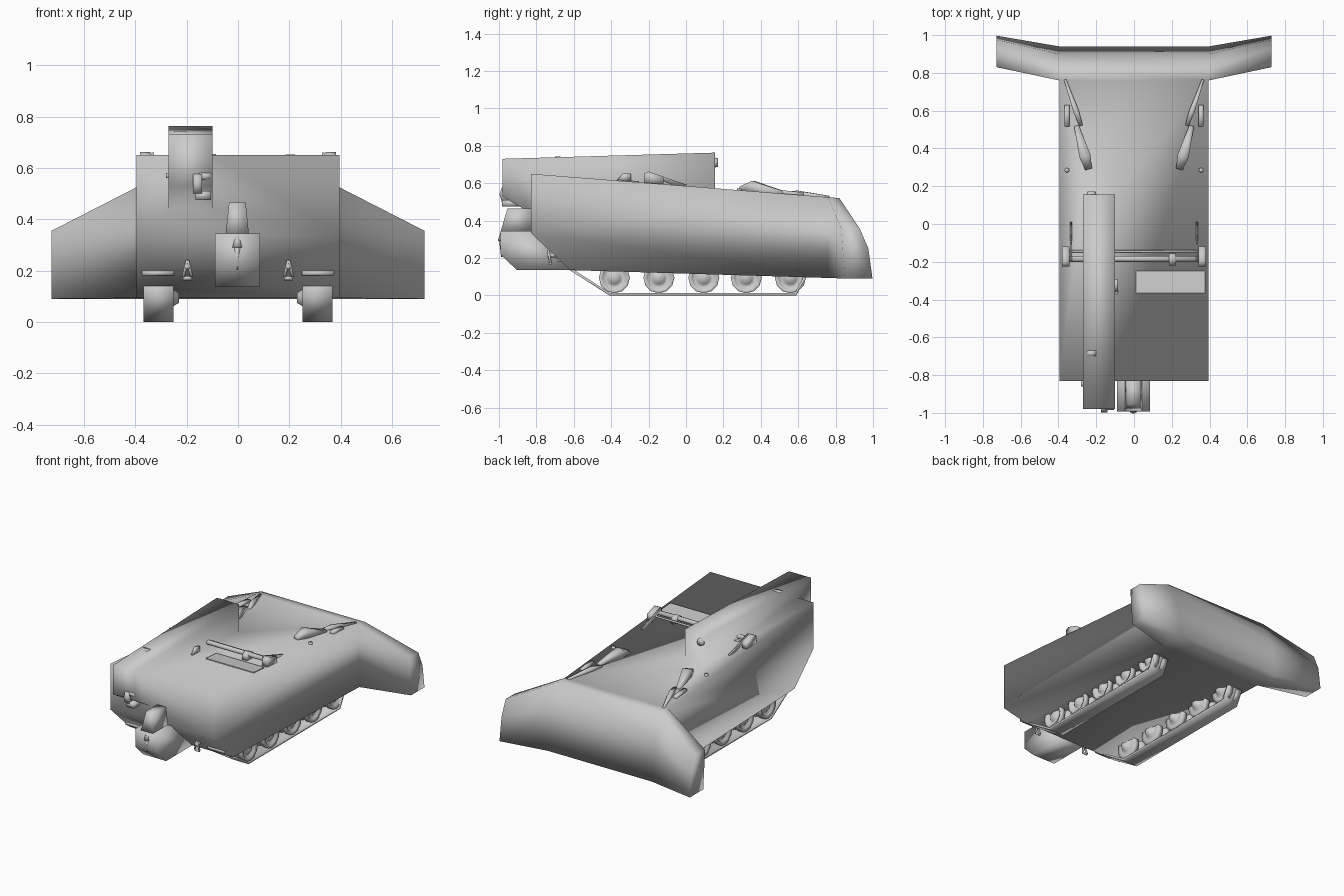
import bpy, bmesh, math
from mathutils import Vector, Matrix

if "Cube" in bpy.data.objects:
    bpy.data.objects.remove(bpy.data.objects["Cube"])


def finish(name, bm, mirror=False, angle=180):
    bmesh.ops.recalc_face_normals(bm, faces=bm.faces)
    me = bpy.data.meshes.new(name)
    bm.to_mesh(me)
    bm.free()
    ob = bpy.data.objects.new(name, me)
    bpy.context.collection.objects.link(ob)
    if mirror:
        ob.modifiers.new("Mirror", 'MIRROR').use_axis[0] = True
    bpy.ops.object.select_all(action='DESELECT')
    bpy.context.view_layer.objects.active = ob
    ob.select_set(True)
    bpy.ops.object.shade_smooth_by_angle(angle=math.radians(angle))
    return ob


def loft(name, sections, mirror=False, angle=180):
    """Skin matching rings of points and cap the ends."""
    bm = bmesh.new()
    rings = [[bm.verts.new(p) for p in s] for s in sections]
    n = len(rings[0])
    for a, b in zip(rings, rings[1:]):
        for i in range(n):
            j = (i + 1) % n
            bm.faces.new((a[i], a[j], b[j], b[i]))
    bm.faces.new(rings[0])
    bm.faces.new(rings[-1])
    return finish(name, bm, mirror, angle)


def prism(name, yz, x0, x1, mirror=False, angle=180):
    """Side profile (y, z) pulled across x."""
    return loft(name, [[(x, y, z) for y, z in yz] for x in (x0, x1)], mirror, angle)


def box(name, lo, hi, mirror=False):
    yz = [(lo[1], lo[2]), (hi[1], lo[2]), (hi[1], hi[2]), (lo[1], hi[2])]
    return prism(name, yz, lo[0], hi[0], mirror)


def rod(name, a, b, r, r2=None, sides=8, mirror=False):
    a, b = Vector(a), Vector(b)
    bm = bmesh.new()
    m = Matrix.Translation((a + b) / 2) @ (b - a).to_track_quat('Z', 'Y').to_matrix().to_4x4()
    bmesh.ops.create_cone(bm, cap_ends=True, segments=sides, radius1=r,
                          radius2=r if r2 is None else r2, depth=(b - a).length, matrix=m)
    return finish(name, bm, mirror)


def deck(y):
    """Height of the sloping hull roof."""
    return 0.65 - (y + 0.83) * 0.13 / 1.65


# Hull, roof housing and rear wings are one smooth skin.
# Capitals are side-profile points (y, z); a-d are columns across x; t, u are wing tips.
side = dict(A=(-0.83, 0.65), B=(0.76, deck(0.76)), C=(0.82, 0.52), D=(0.9, 0.35),
            E=(0.94, 0.09), F=(0.76, 0.093), G=(-0.62, 0.135), H=(-0.83, 0.335),
            P=(-0.98, 0.73), Q=(0.155, 0.763), R=(0.155, deck(0.155)),
            S=(-0.83, 0.44), T=(-0.98, 0.53))
tip = dict(F=(0.85, 0.09), B=(0.83, 0.355), C=(0.93, 0.355), D=(0.975, 0.25), E=(0.997, 0.09))
cols = dict(a=-0.395, b=-0.27, c=-0.10, d=0.395, t=-0.727, u=0.727)
faces = ["aH dH dG aG", "aG dG dF aF", "aF dF dE aE", "aE dE dD aD", "aD dD dC aC",
         "aC dC dB aB",                                                # belly and tail
         "aA bA bR", "aA bR aB", "aB bR cR", "aB cR dB", "cA dA dB", "cA dB cR",   # roof
         "aA bA bS aH", "aH bS cS dH", "cA dA dH cS",                  # front
         "bP cP cQ bQ", "bQ cQ cR bR", "bP cP cT bT", "bT cT cS bS"]   # housing
faces += [" ".join(k + p for p in "PQRAST") for k in "bc"]             # housing sides
faces += [" ".join(k + p for p in "ABFGH") for k in "ad"]              # hull sides
for r, t in ("at", "du"):                                              # wings
    faces += [f"{r}{p} {r}{q} {t}{q} {t}{p}" for p, q in zip("FBCDE", "BCDEF")]
    faces.append(" ".join(t + p for p in "FBCDE"))
bm = bmesh.new()
pts = {}
for f in faces:
    for k in f.split():
        if k not in pts:
            pts[k] = bm.verts.new((cols[k[0]], *(tip if k[0] in "tu" else side)[k[1]]))
    bm.faces.new([pts[k] for k in f.split()])
finish("hull", bm)

# Small fittings on the housing
rod("housing_rear_knob", (-0.225, 0.14, 0.71), (-0.225, 0.172, 0.71), 0.03, 0.022)
prism("housing_side_lamp", [(-0.37, 0.615), (-0.335, 0.655), (-0.295, 0.65), (-0.295, 0.615)],
      -0.105, -0.085)
box("housing_top_catch", (-0.25, -0.70, 0.72), (-0.2, -0.67, 0.742))
box("housing_left_catch", (-0.28, -0.86, 0.56), (-0.26, -0.83, 0.58))

# Latch on the lower front of the housing
prism("front_latch", [(-0.94, 0.58), (-0.985, 0.575), (-0.998, 0.54), (-0.985, 0.5), (-0.94, 0.5)],
      -0.175, -0.14)
box("front_latch_top", (-0.15, -0.985, 0.555), (-0.105, -0.94, 0.58))
box("front_latch_foot", (-0.165, -0.985, 0.475), (-0.105, -0.88, 0.51))

# Nose block with its narrower stepped cap
prism("nose_block", [(-0.80, 0.345), (-0.992, 0.345), (-0.992, 0.22), (-0.905, 0.135),
                     (-0.60, 0.135)], -0.09, 0.085)
loft("nose_cap", [[(-0.048, -0.99, 0.345), (0.042, -0.99, 0.345),
                   (0.042, -0.82, 0.345), (-0.048, -0.82, 0.345)],
                  [(-0.035, -0.955, 0.465), (0.03, -0.955, 0.465),
                   (0.03, -0.82, 0.465), (-0.035, -0.82, 0.465)]])
rod("nose_hook_eye", (-0.003, -0.985, 0.335), (-0.003, -0.985, 0.29), 0.008, 0.022, 6)
rod("nose_hook_shank", (-0.003, -0.985, 0.29), (-0.003, -0.985, 0.205), 0.014, 0.003, 6)

# Front slots and towing shackles
prism("front_slot", [(-0.69, 0.18), (-0.69, 0.2), (-0.65, 0.2), (-0.65, 0.18)], 0.25, 0.375, True)
for i, dx in enumerate((-0.017, 0.017)):
    rod(f"shackle_side_{i}", (0.197, -0.735, 0.24), (0.197 + dx, -0.725, 0.175), 0.007,
        sides=6, mirror=True)
rod("shackle_bolt", (0.18, -0.725, 0.17), (0.214, -0.725, 0.17), 0.008, sides=6, mirror=True)
rod("shackle_mount", (0.197, -0.74, 0.215), (0.197, -0.68, 0.215), 0.012, sides=6, mirror=True)

# Track band under each side
prism("track_band", [(-0.63, 0.14), (-0.41, 0.0), (0.59, 0.0), (0.645, 0.1),
                     (0.628, 0.1), (0.582, 0.012), (-0.405, 0.012), (-0.605, 0.14)],
      0.252, 0.368, True)

# Road wheels: a turned profile of (x, radius)
wheel = [(0.23, 0.02), (0.25, 0.032), (0.262, 0.06), (0.255, 0.083), (0.295, 0.083),
         (0.3, 0.06), (0.318, 0.06), (0.323, 0.083), (0.362, 0.083), (0.355, 0.064),
         (0.335, 0.055), (0.35, 0.034), (0.362, 0.02)]
for i, y in enumerate((-0.383, -0.145, 0.095, 0.322, 0.558)):
    rings = [[(x, y + r * math.cos(t * math.tau / 12), 0.094 + r * math.sin(t * math.tau / 12))
              for t in range(12)] for x, r in wheel]
    loft(f"road_wheel_{i + 1}", rings, True)

# Crossbar on the roof with end brackets
rod("crossbar_front", (-0.35, -0.185, 0.632), (0.35, -0.185, 0.632), 0.016)
rod("crossbar_rear", (-0.35, -0.145, 0.622), (0.35, -0.145, 0.622), 0.007)
prism("crossbar_bracket", [(-0.225, 0.6), (-0.225, 0.65), (-0.2, 0.662), (-0.12, 0.635),
                           (-0.12, 0.59)], 0.342, 0.382, True)
prism("bracket_arm", [(-0.2, 0.645), (-0.2, 0.66), (0.01, 0.59), (-0.05, 0.58)], 0.328, 0.338, True)
prism("crossbar_clamp", [(-0.22, 0.6), (-0.22, 0.635), (-0.19, 0.652), (-0.155, 0.64),
                         (-0.155, 0.595)], 0.185, 0.222)

# Roof hatch plate, following the roof slope
prism("roof_hatch", [(-0.365, 0.59), (-0.365, deck(-0.365) + 0.006),
                     (-0.25, deck(-0.25) + 0.006), (-0.25, 0.58)], 0.01, 0.375, angle=30)


# Flat tapered struts lying on the rear roof
def strut(name, a, b, w0, w1, h0, h1):
    a, b = Vector(a), Vector(b)
    across = Vector((-(b - a).y, (b - a).x)).normalized()
    secs = []
    for f, w, h in ((0, w0, h0), (0.7, w1, h1), (1, w1 * 0.6, h1 * 0.35)):
        c = a.lerp(b, f)
        l, r = c + across * w / 2, c - across * w / 2
        z = deck(c.y)
        secs.append([(*l, z - 0.01), (*r, z - 0.01), (*r, z + h), (*l, z + h)])
    loft(name, secs, True)


strut("rear_strut", (0.365, 0.765), (0.28, 0.52), 0.012, 0.03, 0.008, 0.022)
strut("middle_strut", (0.305, 0.52), (0.24, 0.29), 0.025, 0.06, 0.015, 0.055)
prism("rear_roof_block", [(0.515, 0.535), (0.515, 0.562), (0.63, 0.55), (0.63, 0.525)],
      0.342, 0.368, True)
rod("roof_stud", (0.355, 0.285, 0.55), (0.355, 0.285, 0.572), 0.013, mirror=True)
